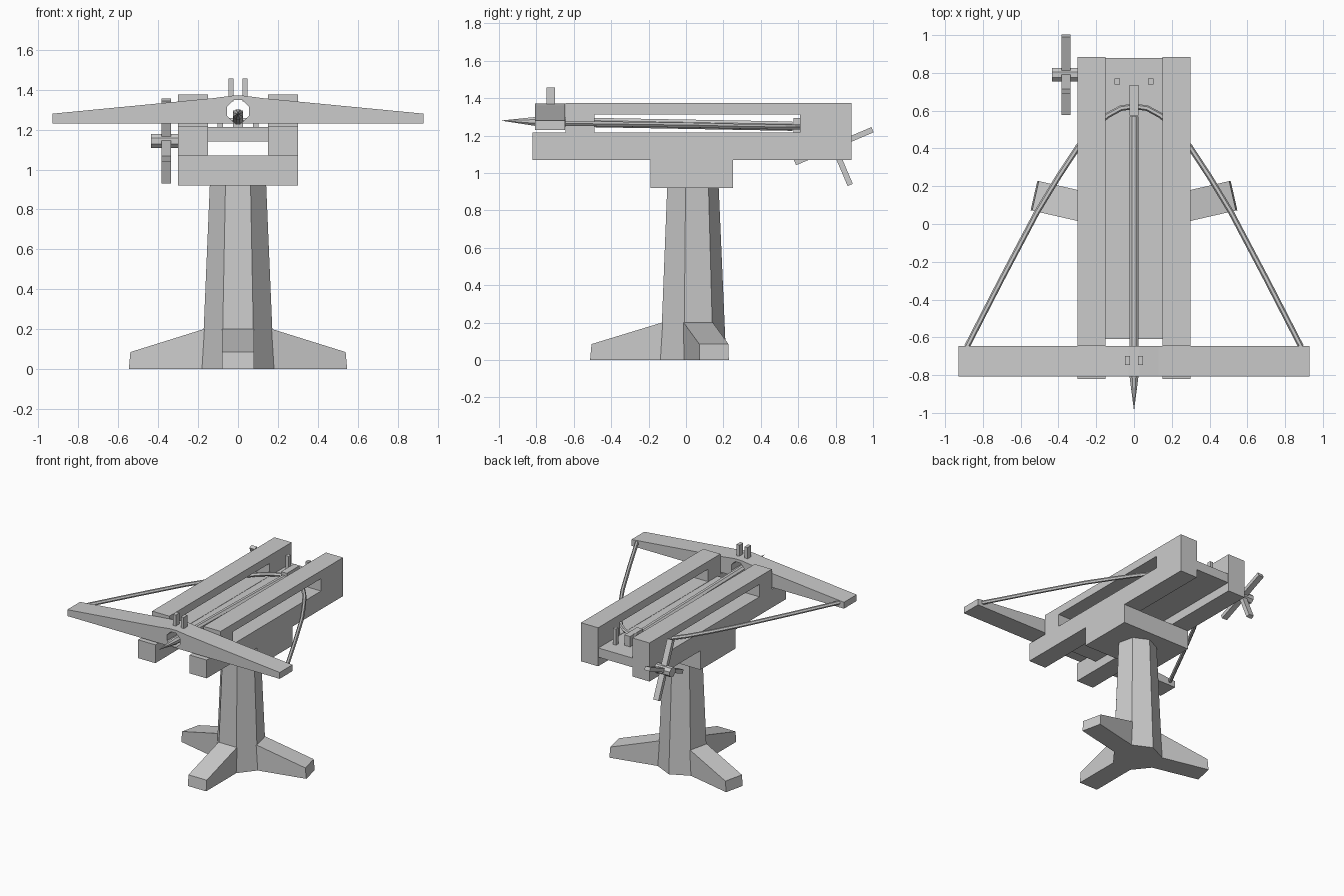
import bpy, bmesh
from math import pi, sin, cos, radians
from mathutils import Vector, Matrix

if "Cube" in bpy.data.objects:
    bpy.data.objects.remove(bpy.data.objects["Cube"])


def make(name, bm):
    bmesh.ops.recalc_face_normals(bm, faces=bm.faces)
    me = bpy.data.meshes.new(name)
    bm.to_mesh(me)
    bm.free()
    ob = bpy.data.objects.new(name, me)
    bpy.context.collection.objects.link(ob)
    return ob


def box(name, lo, hi):
    lo, hi = Vector(lo), Vector(hi)
    bm = bmesh.new()
    size = Matrix.Diagonal((*(hi - lo), 1))
    bmesh.ops.create_cube(bm, size=1, matrix=Matrix.Translation((lo + hi) / 2) @ size)
    return make(name, bm)


def prism(name, points, offset):
    """Extrude a flat outline by an offset."""
    bm = bmesh.new()
    face = bm.faces.new([bm.verts.new(p) for p in points])
    ext = bmesh.ops.extrude_face_region(bm, geom=[face], use_keep_orig=True)
    bmesh.ops.translate(bm, vec=offset,
                        verts=[v for v in ext["geom"] if isinstance(v, bmesh.types.BMVert)])
    return make(name, bm)


def rod(name, a, b, r1, r2, sides, spin=0):
    """Straight or tapered rod between two points."""
    a, b = Vector(a), Vector(b)
    d = b - a
    rot = d.to_track_quat('Z', 'Y').to_matrix().to_4x4()
    bm = bmesh.new()
    bmesh.ops.create_cone(bm, cap_ends=True, segments=sides, radius1=r1, radius2=r2, depth=d.length,
                          matrix=Matrix.Translation((a + b) / 2) @ rot @ Matrix.Rotation(spin, 4, 'Z'))
    return make(name, bm)


def cut(ob, cutter):
    mod = ob.modifiers.new("cut", 'BOOLEAN')
    mod.operation, mod.object, mod.solver = 'DIFFERENCE', cutter, 'EXACT'
    bpy.context.view_layer.objects.active = ob
    bpy.ops.object.modifier_apply(modifier=mod.name)
    bpy.data.objects.remove(cutter)


# seven-sided tapered pedestal
CY = 0.03
bm = bmesh.new()
rings = []
for r, z in ((0.185, 0), (0.145, 0.92)):
    rings.append([bm.verts.new((r * sin((k + 0.5) * 2 * pi / 7), CY - r * cos((k + 0.5) * 2 * pi / 7), z))
                  for k in range(7)])
for k in range(7):
    j = (k + 1) % 7
    bm.faces.new((rings[0][k], rings[0][j], rings[1][j], rings[1][k]))
for ring in rings:
    bm.faces.new(ring)
make("pedestal", bm)

# three feet on alternate pedestal faces
for name, k in (("front_foot", 0), ("right_foot", 2), ("left_foot", 5)):
    side = [(-0.08, -0.12, 0), (-0.08, -0.543, 0), (-0.08, -0.535, 0.085),
            (-0.08, -0.158, 0.2), (-0.08, -0.12, 0.2)]
    foot = prism(name, side, (0.16, 0, 0))
    foot.data.transform(Matrix.Translation((0, CY, 0)) @ Matrix.Rotation(k * 2 * pi / 7, 4, 'Z'))

# mounting block and deck between the rails
box("mounting_block", (-0.30, -0.19, 0.92), (0.30, 0.25, 1.07))
box("deck", (-0.15, -0.61, 1.14), (0.15, 0.88, 1.213))

# stepped side rails with string slots
for name, x in (("left_rail", -0.30), ("right_rail", 0.15)):
    side = [(-0.82, 1.07), (0.885, 1.07), (0.885, 1.375), (-0.645, 1.375), (-0.645, 1.215), (-0.82, 1.215)]
    rail = prism(name, [(x, y, z) for y, z in side], (0.15, 0, 0))
    cut(rail, box("slot", (x - 0.1, -0.49, 1.215), (x + 0.25, 0.61, 1.313)))

# bow with a bolt hole through the middle
half = [(0.93, 1.23), (0.93, 1.28), (0.13, 1.357), (0.03, 1.37)]
outline = half + [(-x, z) for x, z in reversed(half)]
bow = prism("bow", [(x, -0.807, z) for x, z in outline], (0, 0.16, 0))
cut(bow, rod("hole", (0, -1, 1.292), (0, -0.5, 1.292), 0.06, 0.06, 8, pi / 8))

# front sights, rear guide pegs and string catch
for side, s in (("left", -1), ("right", 1)):
    box(side + "_sight", (s * 0.035 - 0.013, -0.747, 1.34), (s * 0.035 + 0.013, -0.70, 1.457))
    box(side + "_peg", (s * 0.088 - 0.014, 0.738, 1.205), (s * 0.088 + 0.014, 0.77, 1.34))
box("string_catch", (-0.025, 0.575, 1.205), (0.025, 0.735, 1.295))

# bolt shaft and point
rod("bolt_shaft", (0, 0.57, 1.25), (0, -0.80, 1.275), 0.027, 0.027, 8, pi / 8)
rod("bolt_point", (0, -0.79, 1.275), (0, -0.99, 1.28), 0.028, 0.0, 8, pi / 8)

# drawn bowstring swept along a polyline
path = [(0.885, -0.65, 1.265), (0.70, -0.29, 1.26), (0.515, 0.06, 1.255), (0.40, 0.25, 1.25),
        (0.295, 0.41, 1.247), (0.20, 0.525, 1.245), (0.14, 0.575, 1.245), (0.07, 0.613, 1.245)]
path = path + [(0, 0.623, 1.245)] + [(-x, y, z) for x, y, z in reversed(path)]
bm = bmesh.new()
rings = []
for i, p in enumerate(path):
    t = (Vector(path[min(i + 1, len(path) - 1)]) - Vector(path[max(i - 1, 0)])).normalized()
    n = Vector((-t.y, t.x, 0)).normalized()
    b = t.cross(n)
    rings.append([bm.verts.new(Vector(p) + 0.015 * (n * cos(a * pi / 3) + b * sin(a * pi / 3)))
                  for a in range(6)])
for r0, r1 in zip(rings, rings[1:]):
    for k in range(6):
        j = (k + 1) % 6
        bm.faces.new((r0[k], r0[j], r1[j], r1[k]))
bm.faces.new(rings[0])
bm.faces.new(rings[-1])
make("bowstring", bm)

# winch axle with four handles
HY, HZ = 0.79, 1.143
rod("winch_axle", (-0.435, HY, HZ), (-0.29, HY, HZ), 0.038, 0.038, 8, pi / 8)
for k in range(4):
    handle = box("winch_handle_%d" % (k + 1), (-0.383, 0, -0.015), (-0.337, 0.225, 0.015))
    handle.data.transform(Matrix.Translation((0, HY, HZ)) @ Matrix.Rotation(radians(23) + k * pi / 2, 4, 'X'))
